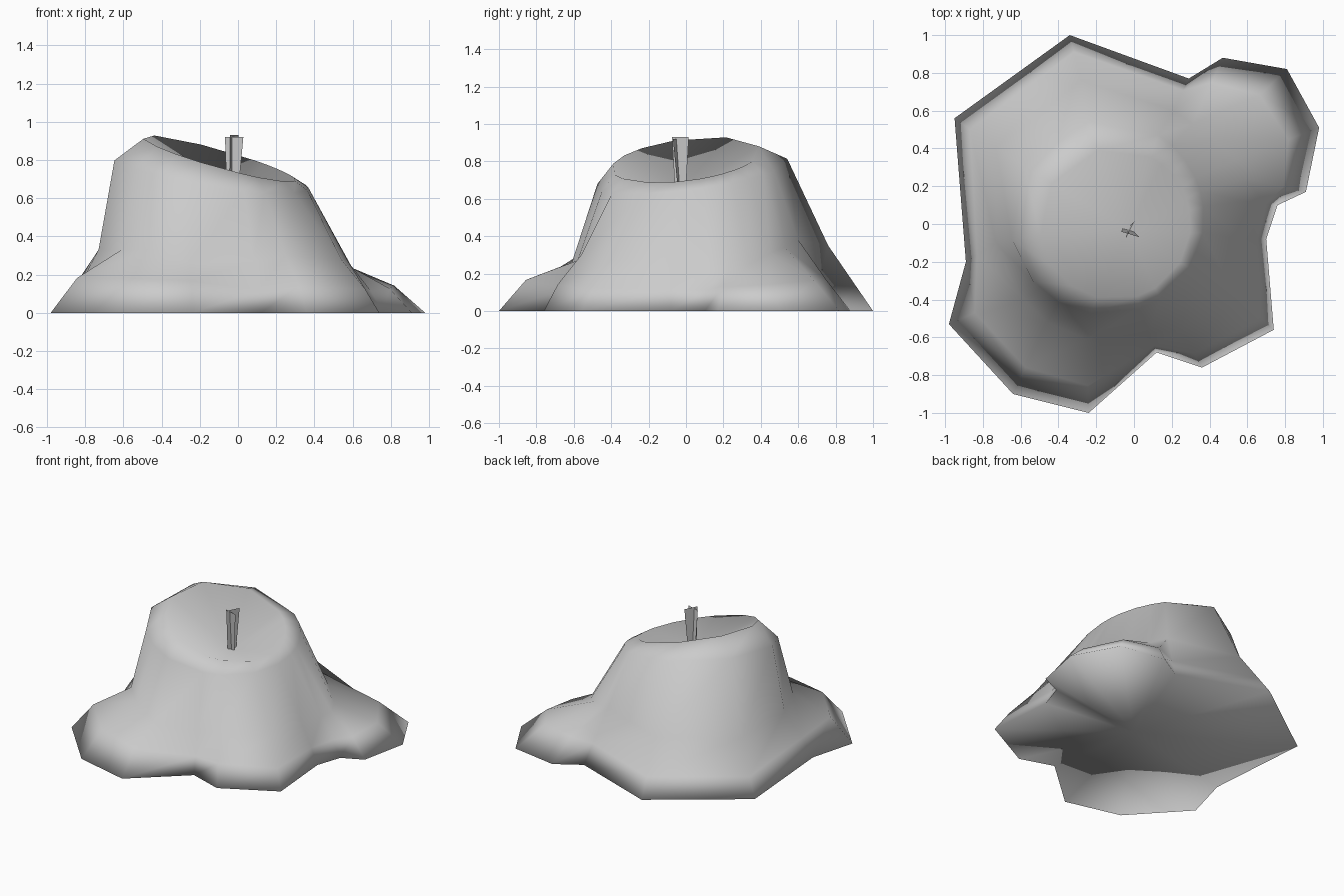
import bpy
import bmesh
import math
from mathutils import Vector

cube = bpy.data.objects.get("Cube")
if cube:
    bpy.data.objects.remove(cube, do_unlink=True)


def make_material(name, colour):
    mat = bpy.data.materials.new(name)
    mat.use_nodes = True
    mat.diffuse_color = colour
    mat.node_tree.nodes["Principled BSDF"].inputs["Base Color"].default_value = colour
    return mat


def make_object(name, bm, material):
    mesh = bpy.data.meshes.new(name)
    bmesh.ops.recalc_face_normals(bm, faces=bm.faces)
    bm.to_mesh(mesh)
    bm.free()
    mesh.materials.append(material)
    obj = bpy.data.objects.new(name, mesh)
    bpy.context.collection.objects.link(obj)
    return obj


grey = make_material("wax grey", (0.6, 0.6, 0.6, 1))

# Puddle outline, foot of the wall above it, and how much the wax swells between
COLUMNS = [
    ((.98, .51), (.54, .34, .25), .05),
    ((.81, .82), (.42, .45, .31), .05),
    ((.47, .88), (.31, .53, .34), .04),
    ((.29, .77), (.21, .60, .38), 0),
    ((-.34, 1.0), (-.28, .76, .35), 0),
    ((-.95, .56), (-.73, .40, .33), 0),
    ((-.89, -.20), (-.73, -.10, .33), .02),
    ((-.98, -.53), (-.61, -.37, .33), .06),
    ((-.64, -.90), (-.46, -.52, .33), .06),
    ((-.24, -1.0), (-.25, -.61, .26), .07),
    ((.12, -.68), (.08, -.58, .27), .02),
    ((.36, -.76), (.25, -.56, .30), .03),
    ((.74, -.56), (.54, -.38, .28), .02),
    ((.70, -.08), (.57, -.08, .28), .01),
    ((.76, .10), (.59, .12, .25), .02),
    ((.91, .17), (.59, .24, .24), .04),
]


def circle_point(foot, centre, radius):
    """Point of a circle in the direction of a wall foot."""
    direction = (foot.xy - Vector(centre)).normalized()
    return Vector(centre) + direction * radius


def wax_column(outline, foot, swell):
    """Points from the ground up to the rim."""
    base, foot = Vector((*outline, 0)), Vector(foot)
    crown = base.lerp(foot, .37) + Vector((0, 0, swell))
    s = circle_point(foot, (-.145, .035), .515)
    shoulder = Vector((*s, .705 - .16 * s.x + .13 * s.y))
    r = circle_point(foot, (-.1, 0), .4)
    rim = Vector((*r, .78 - .28 * r.x + .12 * r.y))
    return [base, crown, foot, shoulder, rim]


# Melted wax body with a shallow hollow on top and a flat underside
bm = bmesh.new()
columns = [[bm.verts.new(p) for p in wax_column(*c)] for c in COLUMNS]
hollow = bm.verts.new((-.03, -.03, .635))
underside = bm.verts.new((0, 0, 0))
for a, b in zip(columns, columns[1:] + columns[:1]):
    for k in range(len(a) - 1):
        bm.faces.new((a[k], b[k], b[k + 1], a[k + 1]))
    bm.faces.new((a[-1], b[-1], hollow))
    bm.faces.new((b[0], a[0], underside))
wax = make_object("wax_body", bm, grey)
for face in wax.data.polygons:
    face.use_smooth = True


# Wick of two crossed blades that widen upwards
def add_blade(bm, angle, low, high, lean):
    along = Vector((math.cos(angle), math.sin(angle), 0))
    foot, tip = Vector((-.03, -.03, .6)), Vector((-.02, -.035, .93)) + lean
    bm.faces.new([bm.verts.new(p) for p in (
        foot - along * low, foot + along * low, tip + along * high, tip - along * high)])


bm = bmesh.new()
add_blade(bm, math.radians(-17), .03, .05, Vector((0, -.02, -.01)))
add_blade(bm, math.radians(63), .03, .05, Vector((0, .005, 0)))
make_object("wick", bm, grey)
